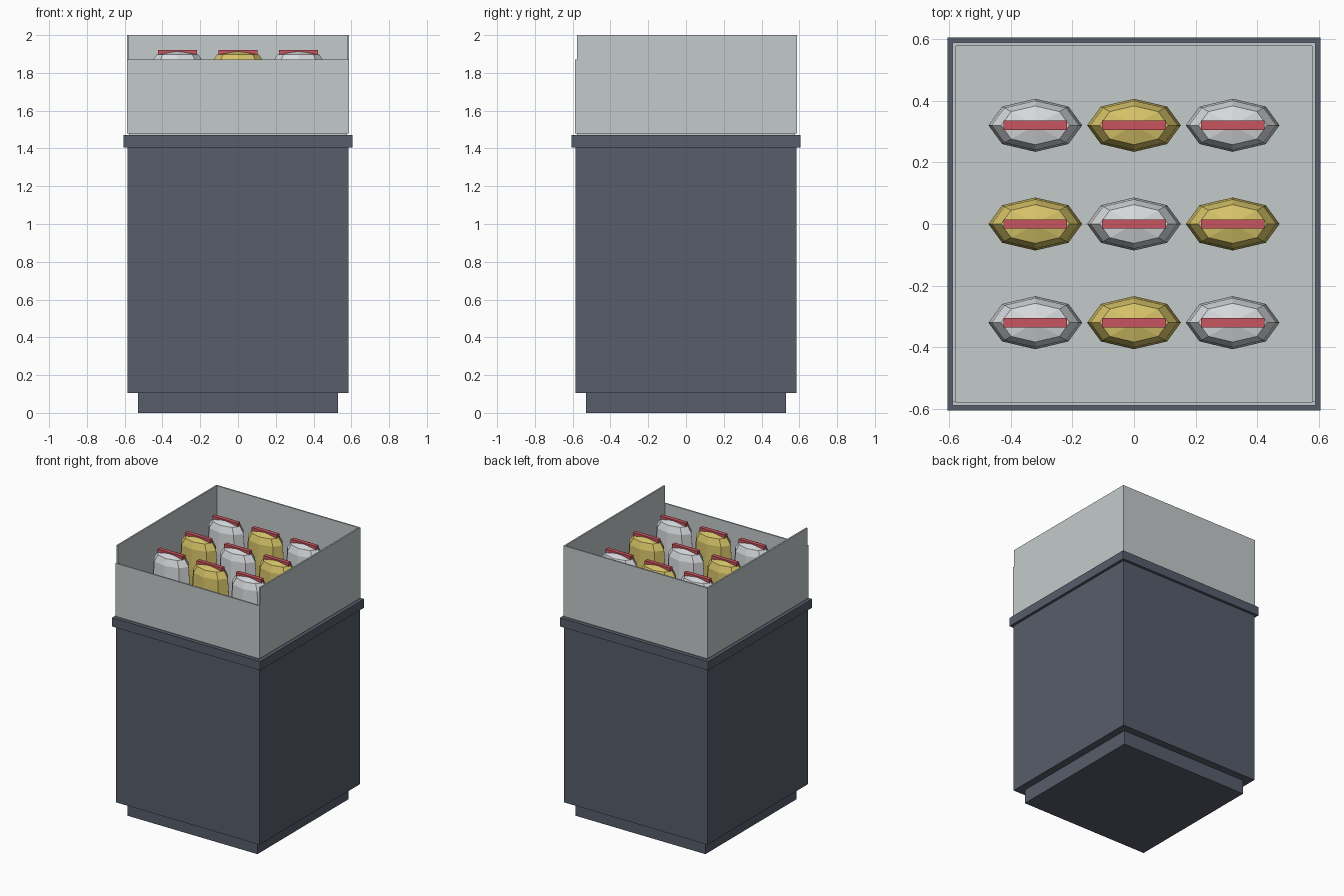
import bpy, math

if "Cube" in bpy.data.objects:
    bpy.data.objects.remove(bpy.data.objects["Cube"])


def material(name, color):
    m = bpy.data.materials.new(name)
    m.diffuse_color = (*color, 1)
    m.use_nodes = True
    m.node_tree.nodes["Principled BSDF"].inputs["Base Color"].default_value = m.diffuse_color
    return m


SLATE = material("slate", (0.095, 0.109, 0.147))
PALE = material("pale_panel", (0.55, 0.59, 0.60))
SILVER = material("silver", (0.68, 0.70, 0.72))
GOLD = material("gold", (0.68, 0.55, 0.14))
RED = material("red", (0.58, 0.09, 0.115))


def make(name, verts, faces, mat):
    mesh = bpy.data.meshes.new(name)
    mesh.from_pydata(verts, [], faces)
    mesh.materials.append(mat)
    ob = bpy.data.objects.new(name, mesh)
    bpy.context.collection.objects.link(ob)
    return ob


def box(name, x, y, z, mat):
    """Box from (min, max) ranges on each axis."""
    verts = [(a, b, c) for a in x for b in y for c in z]
    faces = [(0, 1, 3, 2), (4, 6, 7, 5), (0, 4, 5, 1),
             (2, 3, 7, 6), (0, 2, 6, 4), (1, 5, 7, 3)]
    return make(name, verts, faces, mat)


def square(name, half, z, mat):
    return box(name, (-half, half), (-half, half), z, mat)


# Pedestal
square("plinth", 0.53, (0, 0.105), SLATE)
square("cabinet", 0.585, (0.105, 1.405), SLATE)
square("rim", 0.605, (1.405, 1.47), SLATE)

# Display bin: floor, two sides, tall back and low front
IN, OUT = 0.577, 0.588
square("bin_floor", IN, (1.468, 1.478), PALE)
for side, s in (("left", -1), ("right", 1)):
    box(side + "_panel", sorted((s * IN, s * OUT)), (-IN, IN), (1.478, 2.0), PALE)
box("back_panel", (-OUT, OUT), (IN, OUT), (1.478, 2.0), PALE)
box("front_panel", (-OUT, OUT), (-OUT, -IN), (1.478, 1.87), PALE)

# Bag profile: (height, scale), eight-sided flattened rings
RINGS = [(1.505, 0.72), (1.55, 0.93), (1.70, 1.0), (1.85, 0.93), (1.897, 0.73)]
SIDES = 8


def bag(name, cx, cy, mat):
    verts = []
    for z, s in RINGS:
        for i in range(SIDES):
            a = 2 * math.pi * i / SIDES
            verts.append((cx + 0.152 * s * math.cos(a), cy + 0.086 * s * math.sin(a), z))
    faces = []
    for r in range(len(RINGS) - 1):
        for i in range(SIDES):
            j = (i + 1) % SIDES
            faces.append((r * SIDES + i, r * SIDES + j,
                          (r + 1) * SIDES + j, (r + 1) * SIDES + i))
    # Pointed caps
    low, high = len(verts), len(verts) + 1
    verts += [(cx, cy, 1.48), (cx, cy, 1.918)]
    top = (len(RINGS) - 1) * SIDES
    for i in range(SIDES):
        j = (i + 1) % SIDES
        faces.append((j, i, low))
        faces.append((top + i, top + j, high))
    make(name, verts, faces, mat)


# Three by three checker of bags with red seals
for row in range(3):
    for col in range(3):
        x, y = (col - 1) * 0.32, (row - 1) * 0.32
        bag("bag", x, y, SILVER if (row + col) % 2 == 0 else GOLD)
        box("bag_seal", (x - 0.103, x + 0.103), (y - 0.015, y + 0.015),
            (1.895, 1.922), RED)
